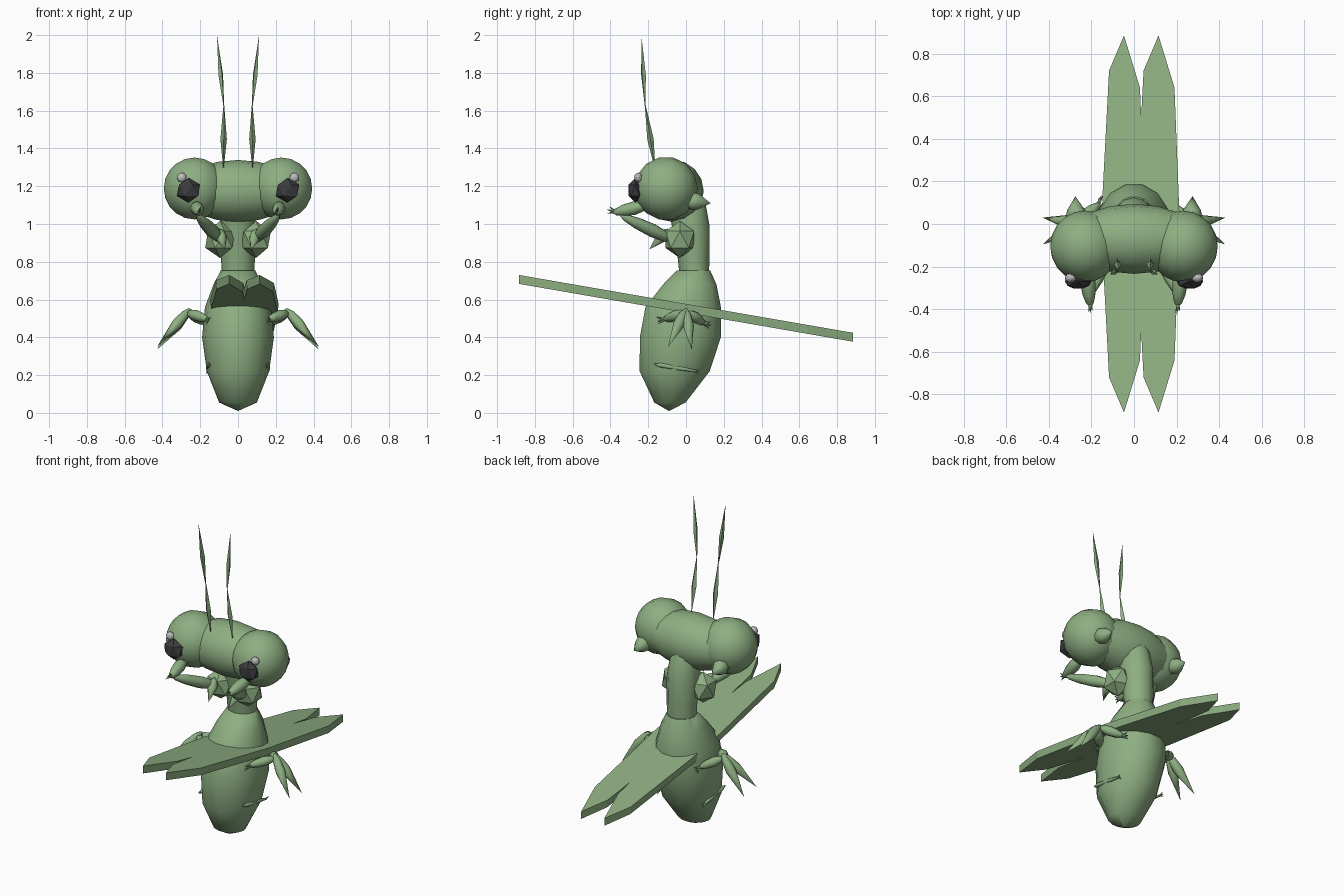
import bpy, bmesh, math
from mathutils import Vector, Matrix

if "Cube" in bpy.data.objects:
    bpy.data.objects.remove(bpy.data.objects["Cube"])


def material(name, rgb):
    m = bpy.data.materials.new(name)
    m.diffuse_color = (*rgb, 1)
    m.use_nodes = True
    m.node_tree.nodes["Principled BSDF"].inputs["Base Color"].default_value = m.diffuse_color
    return m


GREEN = material("leaf_green", (0.27, 0.43, 0.225))
DARK = material("pupil_black", (0.045, 0.045, 0.05))
PALE = material("glint_grey", (0.52, 0.52, 0.52))


def finish(name, bm, mat, smooth=60):
    bmesh.ops.recalc_face_normals(bm, faces=bm.faces)
    me = bpy.data.meshes.new(name)
    bm.to_mesh(me)
    bm.free()
    me.materials.append(mat)
    ob = bpy.data.objects.new(name, me)
    bpy.context.collection.objects.link(ob)
    if smooth:
        bpy.ops.object.select_all(action='DESELECT')
        ob.select_set(True)
        bpy.context.view_layer.objects.active = ob
        bpy.ops.object.shade_smooth_by_angle(angle=math.radians(smooth))
    return ob


def skin(bm, rings):
    """Join rings of points with quads and cap both ends."""
    loops = [[bm.verts.new(p) for p in r] for r in rings]
    n = len(loops[0])
    for a, b in zip(loops, loops[1:]):
        for i in range(n):
            bm.faces.new((a[i], a[(i + 1) % n], b[(i + 1) % n], b[i]))
    bm.faces.new(loops[0])
    bm.faces.new(loops[-1])
    bmesh.ops.remove_doubles(bm, verts=bm.verts, dist=0.0003)


def stack(name, rings, n=14):
    """Body of stacked ellipses: (z, y centre, x radius, y radius)."""
    bm = bmesh.new()
    angles = [2 * math.pi * i / n for i in range(n)]
    skin(bm, [[(rx * math.cos(a), yc + ry * math.sin(a), z) for a in angles]
              for z, yc, rx, ry in rings])
    return finish(name, bm, GREEN)


def limb(name, start, end, profile, n=8, smooth=60):
    """Turned limb from start to end: profile of (fraction, radius)."""
    s, e = Vector(start), Vector(end)
    q = (e - s).to_track_quat('Z', 'Y')
    bm = bmesh.new()
    skin(bm, [[s.lerp(e, t) + q @ Vector((r * math.cos(2 * math.pi * i / n),
                                          r * math.sin(2 * math.pi * i / n), 0))
               for i in range(n)] for t, r in profile])
    return finish(name, bm, GREEN, smooth)


def ball(name, centre, radii, mat, ico=0):
    bm = bmesh.new()
    m = Matrix.Translation(centre) @ Matrix.Diagonal((*radii, 1))
    if ico:
        bmesh.ops.create_icosphere(bm, subdivisions=ico, radius=1, matrix=m)
    else:
        m = m @ Matrix.Rotation(math.pi / 2, 4, 'Y')
        bmesh.ops.create_uvsphere(bm, u_segments=14, v_segments=10, radius=1, matrix=m)
    return finish(name, bm, mat, 0 if ico else 60)


def spindle(r):
    return [(0, 0.2 * r), (0.12, 0.7 * r), (0.4, r), (0.7, 0.85 * r), (0.93, 0.5 * r), (1, 0.15 * r)]


def blade(r):
    return [(0, 0.25 * r), (0.15, 0.8 * r), (0.4, r), (1, 0.0002)]


def claws(name, at, direction, size):
    """Three small spikes spreading from a limb end."""
    p, d = Vector(at), Vector(direction).normalized()
    for k in (-1, 0, 1):
        tip = p + (d + Vector((0.25 * k, 0.15 * k, 0.5 * k))).normalized() * size
        limb(name, p, tip, [(0, size * 0.22), (1, 0.0002)], 5, 0)


# Abdomen and neck
stack("abdomen", [(0.01, -0.09, 0.0002, 0.0002), (0.055, -0.085, 0.1, 0.085),
                  (0.22, -0.06, 0.165, 0.19), (0.4, -0.03, 0.19, 0.22),
                  (0.56, -0.015, 0.175, 0.205), (0.68, 0.02, 0.13, 0.145),
                  (0.755, 0.04, 0.09, 0.09)])
stack("neck", [(0.69, 0.045, 0.085, 0.075), (0.83, 0.04, 0.09, 0.085),
               (0.99, 0.025, 0.095, 0.1), (1.1, 0.005, 0.085, 0.1),
               (1.2, -0.02, 0.06, 0.08)], 12)

# Head bar between the two eye globes
limb("head", (-0.22, -0.07, 1.175), (0.22, -0.07, 1.175),
     [(0, 0.12), (0.25, 0.154), (0.5, 0.164), (0.75, 0.154), (1, 0.12)], 16)

# Two flat wings sharing one fore-and-aft tilt
outline = [(0.0, 0.885), (0.075, 0.64), (0.1, 0.0), (0.075, -0.64), (0.0, -0.885),
           (-0.07, -0.72), (-0.1, -0.15), (-0.1, 0.15), (-0.07, 0.72)]
for name, cx in (("left_wing", -0.047), ("right_wing", 0.115)):
    bm = bmesh.new()
    skin(bm, [[(cx + x * k, y, z - 0.173 * y) for x, y in outline]
              for z, k in ((0.53, 0.95), (0.577, 1.0))])
    finish(name, bm, GREEN, 0)

for side, s in (("left", -1), ("right", 1)):
    # Eye globe, pupil, glint and rear spike
    ball(side + "_eye", (0.23 * s, -0.105, 1.188), (0.163, 0.168, 0.168), GREEN)
    ball(side + "_pupil", (0.262 * s, -0.268, 1.178), (0.07, 0.042, 0.066), DARK, 1)
    ball(side + "_glint", (0.298 * s, -0.253, 1.246), (0.026, 0.022, 0.026), PALE, 2)
    limb(side + "_head_spike", (0.27 * s, 0.0, 1.125), (0.275 * s, 0.13, 1.11),
         [(0, 0.035), (0.3, 0.048), (0.5, 0.042), (1, 0.0002)])

    # Antenna of two thin diamond pieces
    diamond = [(0, 0.002), (0.45, 0.017), (1, 0.002)]
    limb(side + "_antenna_base", (0.077 * s, -0.165, 1.3), (0.075 * s, -0.216, 1.63), diamond, 4, 0)
    limb(side + "_antenna_tip", (0.075 * s, -0.216, 1.62), (0.111 * s, -0.236, 1.995),
         [(0, 0.002), (0.45, 0.014), (1, 0.0002)], 4, 0)

    # Foreleg: faceted shoulder, spike, arm and folded hand
    ball(side + "_shoulder", (0.095 * s, -0.033, 0.918), (0.088, 0.09, 0.098), GREEN, 1)
    limb(side + "_shoulder_spike", (0.1 * s, -0.09, 0.97), (0.07 * s, -0.195, 0.865), blade(0.03))
    limb(side + "_arm", (0.085 * s, -0.06, 0.91), (0.215 * s, -0.345, 1.045), spindle(0.036))
    limb(side + "_hand", (0.225 * s, -0.2, 1.1), (0.205 * s, -0.385, 1.06), spindle(0.036))
    claws(side + "_hand_claw", (0.205 * s, -0.375, 1.065), (0, -1, 0.25), 0.045)

    # Middle legs: two short thighs meeting at a knee, two blade shins
    for y, z, foot in ((-0.115, 0.495, (0.428, -0.095, 0.35)), (0.095, 0.475, (0.428, 0.03, 0.335))):
        limb(side + "_thigh", (0.265 * s, 0.1 * y, 0.53), (0.16 * s, y, z), spindle(0.03))
        claws(side + "_thigh_claw", (0.165 * s, y, z), (-0.3 * s, math.copysign(1, y), -0.3), 0.045)
        limb(side + "_shin", (0.255 * s, 0, 0.55), (foot[0] * s, foot[1], foot[2]), blade(0.03))

    # Hind leg lying along the abdomen
    limb(side + "_hind_leg", (0.155 * s, -0.17, 0.258), (0.16 * s, 0.06, 0.22),
         [(0, 0.004), (0.15, 0.013), (0.6, 0.012), (0.9, 0.007), (1, 0.002)], 6)
    claws(side + "_hind_claw", (0.16 * s, 0.045, 0.222), (0, 1, -0.1), 0.03)
